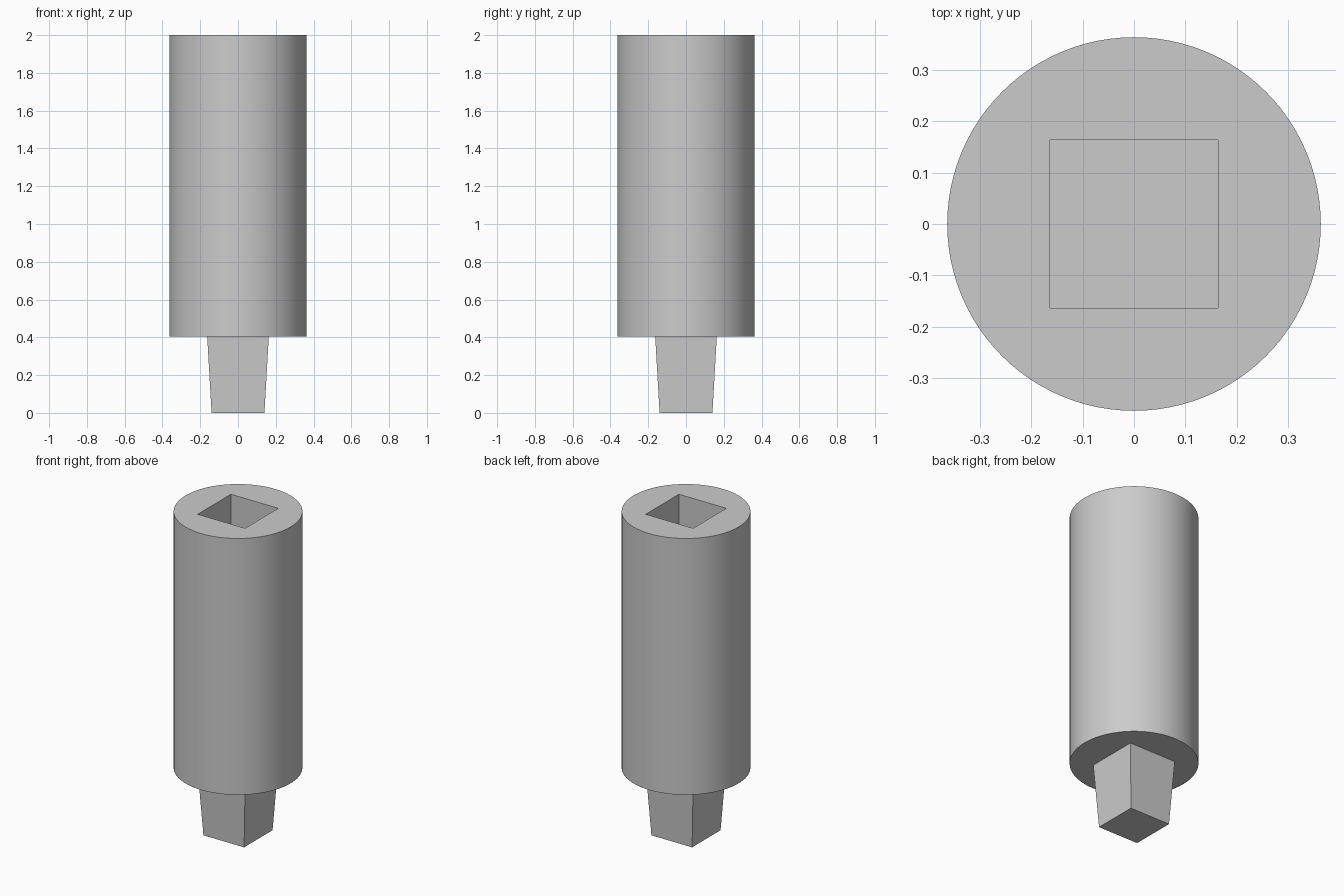
import bpy
import math

if "Cube" in bpy.data.objects:
    bpy.data.objects.remove(bpy.data.objects["Cube"], do_unlink=True)

RADIUS = 0.363
SHOULDER = 0.405     # underside of the cylinder
TOP = 2.0
HALF_WIDE = 0.163    # half side of the socket and the drive root
HALF_TIP = 0.14      # half side of the drive tip
SOCKET_DEPTH = 0.42

steel = bpy.data.materials.new("grey steel")
steel.use_nodes = True
steel.diffuse_color = (0.6, 0.6, 0.6, 1)
steel.node_tree.nodes["Principled BSDF"].inputs["Base Color"].default_value = (0.6, 0.6, 0.6, 1)


def square_peg(name, half_low, half_high, z_low, z_high):
    """Square prism or taper with sides facing the axes."""
    bpy.ops.mesh.primitive_cone_add(
        vertices=4, radius1=half_low * math.sqrt(2), radius2=half_high * math.sqrt(2),
        depth=z_high - z_low, location=(0, 0, (z_low + z_high) / 2),
        rotation=(0, 0, math.pi / 4))
    peg = bpy.context.object
    peg.name = name
    bpy.ops.object.transform_apply(location=True, rotation=True, scale=True)
    peg.data.materials.append(steel)
    return peg


# Square hole cutter
cutter = square_peg("socket_cutter", HALF_WIDE, HALF_WIDE, TOP - SOCKET_DEPTH, TOP + 0.1)
cutter.hide_render = True

# Round body with the square socket in its top
bpy.ops.mesh.primitive_cylinder_add(
    vertices=96, radius=RADIUS, depth=TOP - SHOULDER,
    location=(0, 0, (TOP + SHOULDER) / 2))
body = bpy.context.object
body.name = "cylinder_body"
body.data.materials.append(steel)
cut = body.modifiers.new("socket", "BOOLEAN")
cut.operation = "DIFFERENCE"
cut.solver = "EXACT"
cut.object = cutter
bpy.ops.object.modifier_apply(modifier=cut.name)
bpy.data.objects.remove(cutter, do_unlink=True)
bpy.ops.object.shade_smooth_by_angle(angle=math.radians(30))

# Tapered square drive below the body
square_peg("square_drive", HALF_TIP, HALF_WIDE, 0, SHOULDER)
